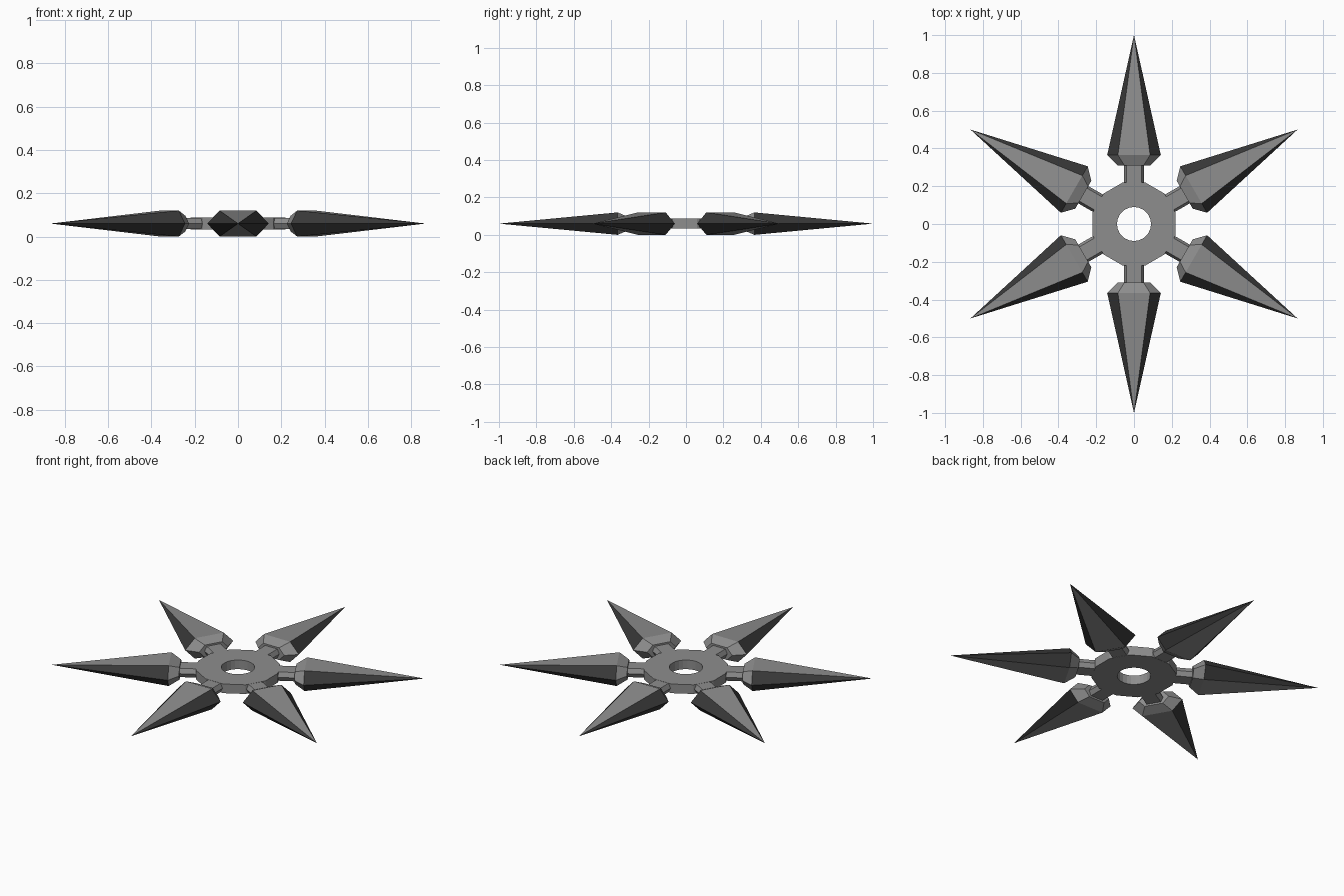
import bpy, bmesh, math
from mathutils import Matrix

if "Cube" in bpy.data.objects:
    bpy.data.objects.remove(bpy.data.objects["Cube"])

MID = 0.06  # height of the central plane


def material(name, v):
    mat = bpy.data.materials.new(name)
    mat.diffuse_color = (v, v, v, 1)
    mat.use_nodes = True
    mat.node_tree.nodes["Principled BSDF"].inputs["Base Color"].default_value = mat.diffuse_color
    return mat


STEEL = material("steel", 0.27)
DARK = material("dark_edge", 0.04)


def make_object(name, bm):
    bmesh.ops.recalc_face_normals(bm, faces=bm.faces)
    mesh = bpy.data.meshes.new(name)
    mesh.materials.append(STEEL)
    mesh.materials.append(DARK)
    bm.to_mesh(mesh)
    bm.free()
    obj = bpy.data.objects.new(name, mesh)
    bpy.context.collection.objects.link(obj)
    return obj


def loft(bm, rings):
    """Bridge equal-sized closed rings of vertices."""
    n = len(rings[0])
    for a, b in zip(rings, rings[1:]):
        for i in range(n):
            j = (i + 1) % n
            bm.faces.new((a[i], a[j], b[j], b[i]))


def hub(half=0.027, sides=24):
    """Twelve-sided plate with a round hole (every second outer point is mid-edge)."""
    bm = bmesh.new()
    flat = 0.228 * math.cos(math.pi / 12)
    rings = []
    for outside, z in ((True, -half), (True, half), (False, half), (False, -half)):
        ring = []
        for i in range(sides):
            a = 2 * math.pi * i / sides
            r = (0.228 if i % 2 else flat) if outside else 0.09
            ring.append(bm.verts.new((r * math.cos(a), r * math.sin(a), MID + z)))
        rings.append(ring)
    loft(bm, rings + rings[:1])
    return make_object("ring_hub", bm)


def hex_spike(name, sections, angle, flat, tip=None):
    """Flattened six-sided bar along +x; sections are (distance, half width, half height)."""
    bm = bmesh.new()
    rings = []
    for d, w, h in sections:
        f = flat * w
        pts = ((w, 0), (f, h), (-f, h), (-w, 0), (-f, -h), (f, -h))
        rings.append([bm.verts.new((d, y, z)) for y, z in pts])
    loft(bm, rings)
    bm.faces.new(rings[0])
    if tip:
        end = bm.verts.new((tip, 0, 0))
        for i in range(6):
            face = bm.faces.new((rings[-1][i], rings[-1][(i + 1) % 6], end))
            # ground cutting bevels are dark, the broad flats stay steel
            face.material_index = 0 if i in (1, 4) else 1
    else:
        bm.faces.new(rings[-1])
    bm.transform(Matrix.Translation((0, 0, MID)) @ Matrix.Rotation(angle, 4, 'Z'))
    return make_object(name, bm)


hub()

# six necks and pointed blades around the hub
for k in range(6):
    a = math.radians(30 + 60 * k)
    hex_spike(f"neck_{k + 1}", [(0.20, 0.053, 0.026), (0.33, 0.053, 0.026)], a, 0.75)
    hex_spike(f"blade_{k + 1}", [(0.31, 0.085, 0.036), (0.365, 0.142, 0.06)], a, 0.6, tip=1.0)
